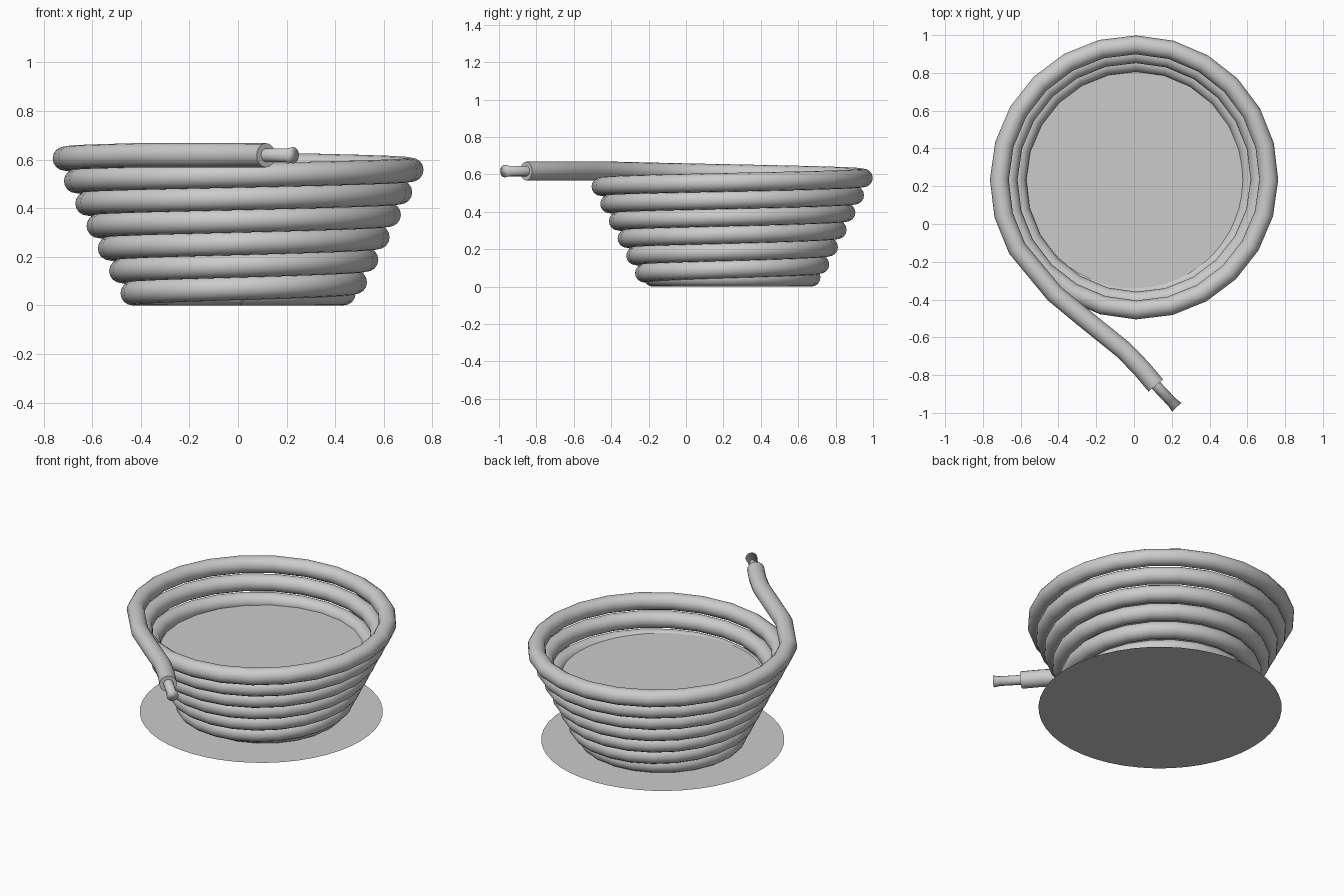
import bpy, bmesh
from math import sin, cos, pi
from mathutils import Vector

if "Cube" in bpy.data.objects:
    bpy.data.objects.remove(bpy.data.objects["Cube"])

UP = Vector((0, 0, 1))


def finish(bm, name, smooth=True):
    me = bpy.data.meshes.new(name)
    bmesh.ops.recalc_face_normals(bm, faces=bm.faces)
    bm.to_mesh(me)
    bm.free()
    for p in me.polygons:
        p.use_smooth = smooth and len(p.vertices) == 4
    ob = bpy.data.objects.new(name, me)
    bpy.context.collection.objects.link(ob)
    return ob


def sweep(name, path, radii, sides, caps=True):
    """Round tube through the path, one radius per point."""
    bm = bmesh.new()
    rings = []
    for i, p in enumerate(path):
        t = path[min(i + 1, len(path) - 1)] - path[max(i - 1, 0)]
        if t.length < 1e-6 or i == 0:
            t = path[-1] - path[0] if len(path) < 6 else path[1] - path[0]
        side = t.cross(UP).normalized()
        up = side.cross(t).normalized()
        rings.append([bm.verts.new(p + radii[i] * (side * cos(a) + up * sin(a)))
                      for a in (2 * pi * k / sides for k in range(sides))])
    for a, b in zip(rings, rings[1:]):
        for k in range(sides):
            j = (k + 1) % sides
            bm.faces.new((a[k], a[j], b[j], b[k]))
    if caps:
        bm.faces.new(rings[0])
        bm.faces.new(rings[-1])
    return finish(bm, name)


def disc(name, radius, center):
    bm = bmesh.new()
    bmesh.ops.create_circle(bm, cap_ends=True, segments=48, radius=radius)
    bmesh.ops.translate(bm, verts=bm.verts, vec=center)
    return finish(bm, name, False)


# coiled hose: widening helix that rests on the floor for its first turn
STEPS = 24
path = []
for i in range(int(6.87 * STEPS) + 1):
    turn = i / STEPS
    a = -pi / 2 + 2 * pi * turn
    r = 0.411 + 0.0465 * turn
    z = max(0.05, -0.02 + 0.0925 * turn)
    path.append(Vector((0.012 + r * cos(a), 0.235 + r * sin(a), z)))

# straight tail leaving the top coil
for x, y in ((-0.42, -0.37), (-0.24, -0.518), (-0.055, -0.667), (0.04, -0.765), (0.115, -0.855)):
    path.append(Vector((x, y, 0.618)))
sweep("coiled_hose", path, [0.05] * len(path), 16)

# hollow nozzle at the hose end
a, b = Vector((0.09, -0.826, 0.618)), Vector((0.226, -0.97, 0.618))
sweep("nozzle", [a, b, b, a], [0.036, 0.034, 0.028, 0.028], 16, False)

# floor disc and the raised disc inside the coil
disc("base_disc", 0.69, (0, 0.23, 0))
disc("inner_disc", 0.576, (0, 0.235, 0.4))
